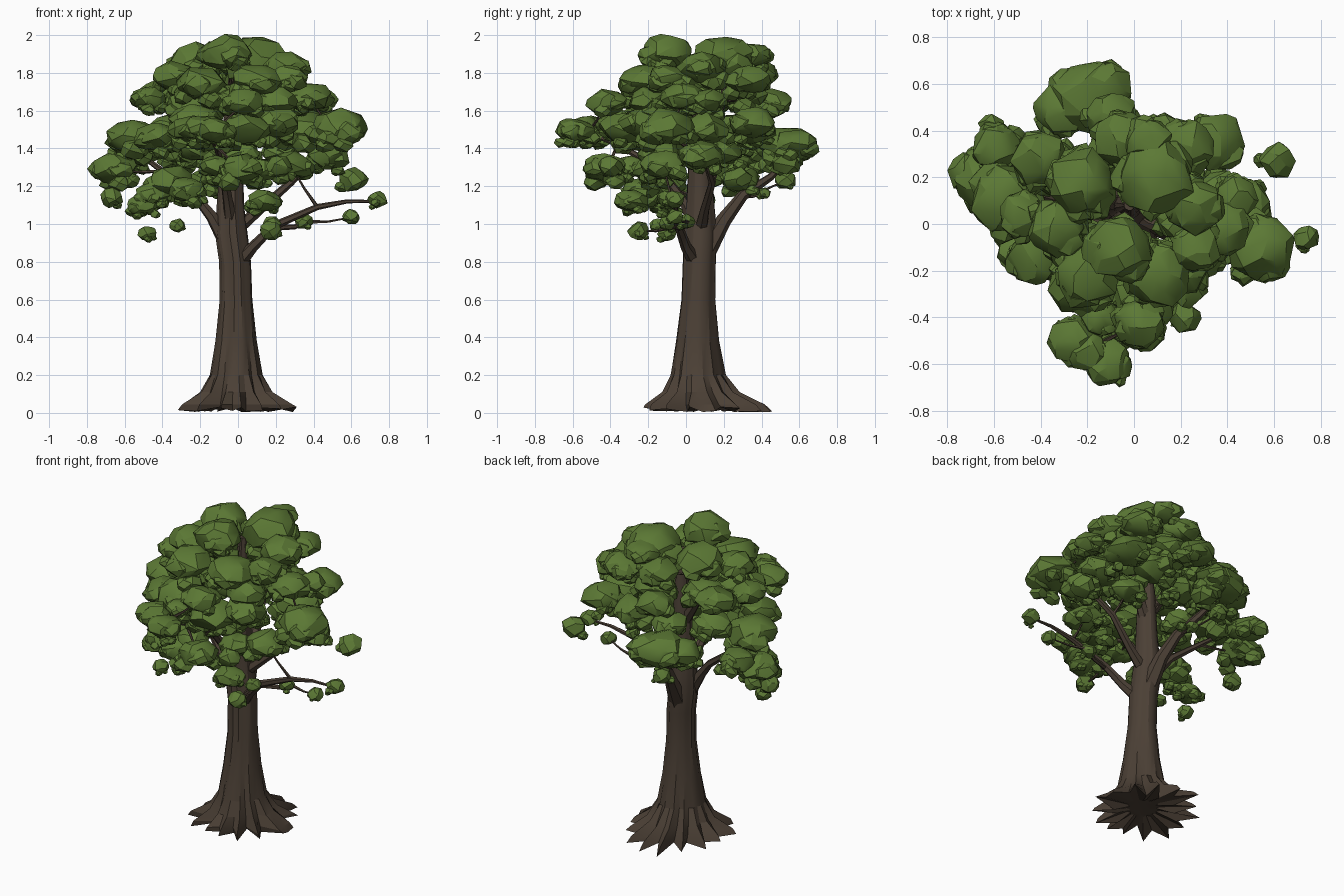
import bpy, bmesh, math, random
from mathutils import Vector

random.seed(11)


def material(name, rgb):
    m = bpy.data.materials.new(name)
    m.diffuse_color = (*rgb, 1)
    return m


BARK = material("bark brown", (0.071, 0.051, 0.036))
LEAF = material("leaf green", (0.106, 0.190, 0.035))


def finish(bm, name, mat, angle):
    bmesh.ops.recalc_face_normals(bm, faces=bm.faces)
    me = bpy.data.meshes.new(name)
    bm.to_mesh(me)
    bm.free()
    me.materials.append(mat)
    ob = bpy.data.objects.new(name, me)
    bpy.context.collection.objects.link(ob)
    bpy.ops.object.select_all(action='DESELECT')
    ob.select_set(True)
    bpy.context.view_layer.objects.active = ob
    bpy.ops.object.shade_smooth_by_angle(angle=math.radians(angle))
    return ob


def loft(bm, rings):
    loops = [[bm.verts.new(p) for p in r] for r in rings]
    n = len(loops[0])
    for a, b in zip(loops, loops[1:]):
        for i in range(n):
            j = (i + 1) % n
            bm.faces.new((a[i], a[j], b[j], b[i]))
    bm.faces.new(loops[-1])
    bm.faces.new(loops[0][::-1])


def tube(bm, pts, r0, r1, sides=6):
    """Tapered limb along a path."""
    pts = [Vector(p) for p in pts]
    rings = []
    for k, p in enumerate(pts):
        d = (pts[min(k + 1, len(pts) - 1)] - pts[max(k - 1, 0)]).normalized()
        u = d.cross(Vector((0.31, 0.95, 0.05))).normalized()
        v = d.cross(u)
        r = r0 + (r1 - r0) * (k / (len(pts) - 1)) ** 0.7
        rings.append([p + r * (u * math.cos(t) + v * math.sin(t))
                      for t in (2 * math.pi * i / sides for i in range(sides))])
    loft(bm, rings)


# Trunk: fluted column that flares into spiky roots
SIDES = 30
spike = [random.uniform(0.84, 1.1) if i % 2 else random.uniform(0.5, 0.72) for i in range(SIDES)]
spike[15] = spike[0] = 0.97
flute = [random.uniform(0.94, 1.05) for _ in range(SIDES)]
profile = [  # height, radius, root influence, centre x, centre y
    (0.05, 0.10, 0.5, -0.01, 0.07), (0.02, 0.31, 1.0, -0.01, 0.09),
    (0.045, 0.29, 0.9, -0.01, 0.08), (0.11, 0.195, 0.45, -0.01, 0.07),
    (0.20, 0.142, 0.2, -0.01, 0.06), (0.38, 0.110, 0.05, -0.01, 0.06),
    (0.60, 0.086, 0, -0.01, 0.065), (0.80, 0.084, 0, -0.015, 0.07),
    (0.95, 0.086, 0, -0.035, 0.075), (1.10, 0.072, 0, -0.04, 0.075),
    (1.25, 0.064, 0, -0.035, 0.075), (1.50, 0.052, 0, -0.03, 0.08),
    (1.84, 0.022, 0, -0.02, 0.08)]
rings = []
for z, r, w, cx, cy in profile:
    ring = []
    for i in range(SIDES):
        t = 2 * math.pi * i / SIDES
        q = r * (flute[i] * (1 - w) + spike[i] * w)
        sy = 1 + w * 0.2 * abs(math.sin(t))
        dz = random.uniform(-0.018, 0.012) if 0.01 < z < 0.03 else 0
        ring.append((cx + q * math.cos(t), cy + q * sy * math.sin(t), z + dz))
    rings.append(ring)
bm = bmesh.new()
loft(bm, rings)
finish(bm, "trunk", BARK, 25)

# Main limbs: path, base radius, tip radius
limbs = [
    ([(0.01, 0.05, 0.8), (0.08, 0, 0.88), (0.19, -0.04, 0.99), (0.42, -0.06, 1.09),
      (0.58, -0.06, 1.12), (0.75, -0.06, 1.12)], 0.04, 0.006),
    ([(0.19, -0.04, 0.98), (0.3, -0.01, 0.985), (0.36, 0.02, 1.01)], 0.016, 0.012),
    ([(-0.02, 0.1, 0.85), (-0.04, 0.2, 1.02), (-0.08, 0.3, 1.15),
      (-0.14, 0.45, 1.25), (-0.2, 0.55, 1.36)], 0.058, 0.012),
    ([(-0.05, 0.06, 0.88), (-0.14, 0.05, 1.04), (-0.22, 0.07, 1.14),
      (-0.4, 0.12, 1.28), (-0.56, 0.15, 1.4)], 0.045, 0.01),
    ([(0, 0.08, 0.98), (0.12, 0.1, 1.08), (0.28, 0.14, 1.22), (0.4, 0.1, 1.34),
      (0.52, -0.08, 1.47)], 0.036, 0.01),
    ([(-0.03, 0.06, 0.95), (-0.05, 0.0, 1.1), (-0.08, -0.15, 1.3),
      (-0.12, -0.36, 1.42), (-0.16, -0.52, 1.48)], 0.042, 0.008),
    ([(-0.03, 0.08, 1.3), (0.08, 0.12, 1.48), (0.16, 0.2, 1.65), (0.2, 0.2, 1.78)], 0.04, 0.012),
    ([(-0.03, 0.08, 1.35), (-0.14, 0.1, 1.52), (-0.22, 0.14, 1.7), (-0.26, 0.18, 1.78)], 0.04, 0.012)]
bm = bmesh.new()
nodes = [Vector((-0.03, 0.07, z / 10)) for z in range(12, 18)]
for path, r0, r1 in limbs:
    tube(bm, path, r0, r1)
    nodes += [Vector(p) for p in path[2:]]

# Foliage clumps by tier: x, y, z, radius
lower = [
    (0.61, 0.27, 1.23, 0.082), (0.74, -0.06, 1.125, 0.058), (0.6, -0.06, 1.035, 0.05),
    (0.35, 0.0, 1.01, 0.05), (-0.48, -0.1, 0.945, 0.052), (-0.32, -0.15, 0.99, 0.045),
    (-0.67, 0.1, 1.135, 0.065), (-0.36, -0.12, 1.22, 0.14), (-0.5, -0.12, 1.1, 0.09),
    (0.14, -0.29, 1.12, 0.10), (0.02, -0.43, 1.29, 0.13), (0.22, -0.4, 1.3, 0.07),
    (0.28, -0.12, 1.31, 0.13), (0.47, 0.08, 1.36, 0.13), (-0.1, 0.29, 1.24, 0.11),
    (-0.2, 0.53, 1.23, 0.06), (-0.1, 0.41, 1.16, 0.04), (-0.66, 0.2, 1.29, 0.14),
    (-0.27, -0.24, 1.18, 0.11), (0.17, -0.25, 0.96, 0.06), (-0.45, -0.14, 1.16, 0.1),
    (0.12, -0.18, 1.28, 0.11), (-0.12, -0.3, 1.3, 0.1), (0.18, -0.1, 1.0, 0.05)]
middle = [
    (-0.31, 0.5, 1.4, 0.13), (-0.2, 0.55, 1.41, 0.17), (-0.13, 0.58, 1.42, 0.13),
    (0.54, -0.11, 1.51, 0.16), (-0.15, -0.4, 1.52, 0.09),
    (-0.26, -0.5, 1.5, 0.115), (-0.12, -0.59, 1.49, 0.115), (-0.55, 0.11, 1.45, 0.17),
    (-0.59, 0.33, 1.36, 0.12), (-0.43, -0.14, 1.46, 0.13), (-0.22, -0.25, 1.53, 0.16),
    (0.04, -0.32, 1.5, 0.15), (0.2, -0.22, 1.53, 0.14), (0.36, 0.1, 1.5, 0.14),
    (0.35, 0.35, 1.53, 0.14), (-0.1, 0.45, 1.64, 0.12), (0.14, 0.34, 1.5, 0.14),
    (-0.36, 0.24, 1.5, 0.13), (0.0, -0.14, 1.38, 0.13), (-0.2, -0.1, 1.4, 0.13),
    (-0.2, -0.54, 1.51, 0.1), (0.22, 0.2, 1.38, 0.11), (-0.1, 0.3, 1.45, 0.12)]
upper = [
    (0.09, 0.2, 1.87, 0.19), (-0.06, -0.1, 1.9, 0.16), (-0.22, 0.18, 1.86, 0.16),
    (0.25, 0.08, 1.82, 0.14), (0.38, -0.02, 1.67, 0.13), (0.1, -0.22, 1.76, 0.15),
    (-0.2, -0.22, 1.74, 0.15), (-0.41, 0.28, 1.68, 0.13), (-0.48, 0.04, 1.66, 0.11),
    (0.22, 0.33, 1.76, 0.13), (-0.05, 0.36, 1.8, 0.13), (-0.33, -0.02, 1.78, 0.13),
    (0.03, -0.42, 1.64, 0.12), (-0.05, -0.12, 1.65, 0.14), (0.2, 0.05, 1.66, 0.13),
    (0.26, -0.1, 1.77, 0.12), (0.06, 0.36, 1.89, 0.11), (-0.25, -0.1, 1.62, 0.14),
    (0.2, -0.2, 1.65, 0.12), (0.0, 0.32, 1.68, 0.13), (-0.27, 0.2, 1.68, 0.13),
    (0.44, 0.12, 1.65, 0.1)]


def clump(bm, c, rx, ry, rz, n):
    """Faceted pillow: hull of evenly spread, jittered points."""
    vs = []
    turn = random.uniform(0, 6.28)
    for i in range(n):
        z = 1 - 2 * (i + 0.5) / n
        s = math.sqrt(1 - z * z)
        t = turn + 2.4 * i + random.uniform(-0.35, 0.35)
        k = random.uniform(0.86, 1.08)
        zz = z if z > 0 else 0.85 * z
        vs.append(bm.verts.new(c + Vector((rx * s * math.cos(t), ry * s * math.sin(t), rz * zz)) * k))
    res = bmesh.ops.convex_hull(bm, input=vs)
    loose = {g for g in res["geom_interior"] + res["geom_unused"] if isinstance(g, bmesh.types.BMVert)}
    bmesh.ops.delete(bm, geom=[v for v in loose if v.is_valid and not v.link_faces], context='VERTS')


for name, tier in (("lower_foliage", lower), ("middle_foliage", middle), ("upper_foliage", upper)):
    leaf = bmesh.new()
    for x, y, z, r in tier:
        c = Vector((x, y, z))
        if r < 0.09:
            clump(leaf, c, r, r, r * 0.9, 24)
        else:
            # Big pillow with two merged shoulders for an uneven outline
            clump(leaf, c, r * 0.93, r * 0.93, r * 0.64, 36)
            turn = random.uniform(0, 6.28)
            for t in (turn, turn + random.uniform(1.8, 3.2)):
                off = Vector((math.cos(t), math.sin(t), random.uniform(-0.45, 0.1))) * r * 0.42
                clump(leaf, c + off, r * 0.62, r * 0.62, r * 0.46, 26)
        # Small tufts tucked under the rim, mostly on the side facing the trunk
        for _ in range(6 if r >= 0.09 else 2):
            t = math.atan2(0.07 - y, -x) + random.uniform(-2.3, 2.3)
            q = r * random.uniform(0.28, 0.52)
            d = r * random.uniform(0.35, 0.85)
            off = Vector((math.cos(t) * d, math.sin(t) * d, -r * random.uniform(0.15, 0.65)))
            clump(leaf, c + off, q, q, q * 0.85, 16)
        # Thin twig from the nearest limb up to this clump
        base = min(nodes, key=lambda p: (p - c).length + (0.3 if p.z > z else 0))
        if 0.04 < (base - c).length < 0.28:
            mid = base.lerp(c, 0.5) - Vector((0, 0, 0.01))
            tube(bm, [base, mid, c], 0.011, 0.004, 5)
    finish(leaf, name, LEAF, 24)
finish(bm, "branches", BARK, 30)
